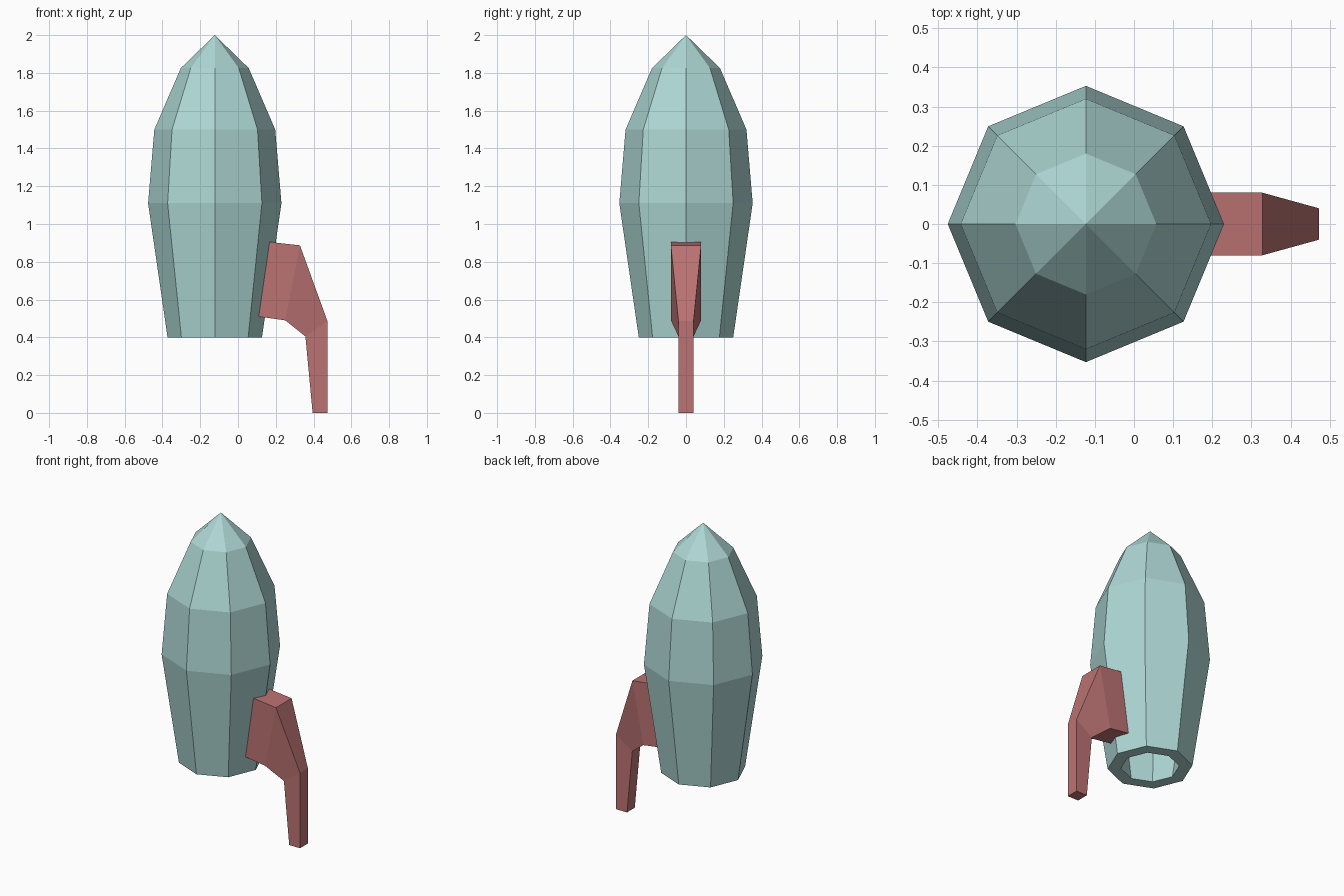
import bpy, bmesh, math

if "Cube" in bpy.data.objects:
    bpy.data.objects.remove(bpy.data.objects["Cube"])


def material(name, rgb):
    m = bpy.data.materials.new(name)
    m.diffuse_color = (*rgb, 1)
    m.use_nodes = True
    m.node_tree.nodes["Principled BSDF"].inputs["Base Color"].default_value = m.diffuse_color
    return m


def finish(name, bm, mat):
    bmesh.ops.recalc_face_normals(bm, faces=bm.faces)
    mesh = bpy.data.meshes.new(name)
    bm.to_mesh(mesh)
    bm.free()
    mesh.materials.append(mat)
    obj = bpy.data.objects.new(name, mesh)
    bpy.context.collection.objects.link(obj)
    return obj


def bridge(bm, rings):
    # join consecutive vertex rings with quads
    for a, b in zip(rings, rings[1:]):
        n = len(a)
        for i in range(n):
            j = (i + 1) % n
            bm.faces.new((a[i], a[j], b[j], b[i]))


teal = material("pale teal", (0.42, 0.68, 0.66))
red = material("dusty red", (0.50, 0.17, 0.17))

# Hull: eight-sided shell, outer profile then hollow interior (radius, height)
CX = -0.123
inner = [(0.10, 1.76), (0.24, 1.47), (0.275, 1.11), (0.172, 0.40)]
outer = [(0.25, 0.40), (0.353, 1.11), (0.32, 1.50), (0.18, 1.825)]
bm = bmesh.new()
rings = [[bm.verts.new((CX + r * math.cos(k * math.pi / 4),
                        r * math.sin(k * math.pi / 4), z)) for k in range(8)]
         for r, z in inner + outer]
bridge(bm, rings)
for ring, z in ((rings[0], 1.87), (rings[-1], 2.0)):
    tip = bm.verts.new((CX, 0, z))
    for k in range(8):
        bm.faces.new((ring[k], ring[(k + 1) % 8], tip))
finish("hull", bm, teal)

# Fin leg: rectangular sections (upper x, z, lower x, z, half width)
sections = [
    (0.167, 0.905, 0.107, 0.51, 0.08),
    (0.328, 0.887, 0.25, 0.49, 0.08),
    (0.473, 0.487, 0.357, 0.405, 0.04),
    (0.473, 0.0, 0.395, 0.0, 0.04),
]
bm = bmesh.new()
rings = [[bm.verts.new(p) for p in ((x1, -w, z1), (x1, w, z1), (x2, w, z2), (x2, -w, z2))]
         for x1, z1, x2, z2, w in sections]
bridge(bm, rings)
bm.faces.new(rings[0])
bm.faces.new(rings[-1])
finish("fin_leg", bm, red)
